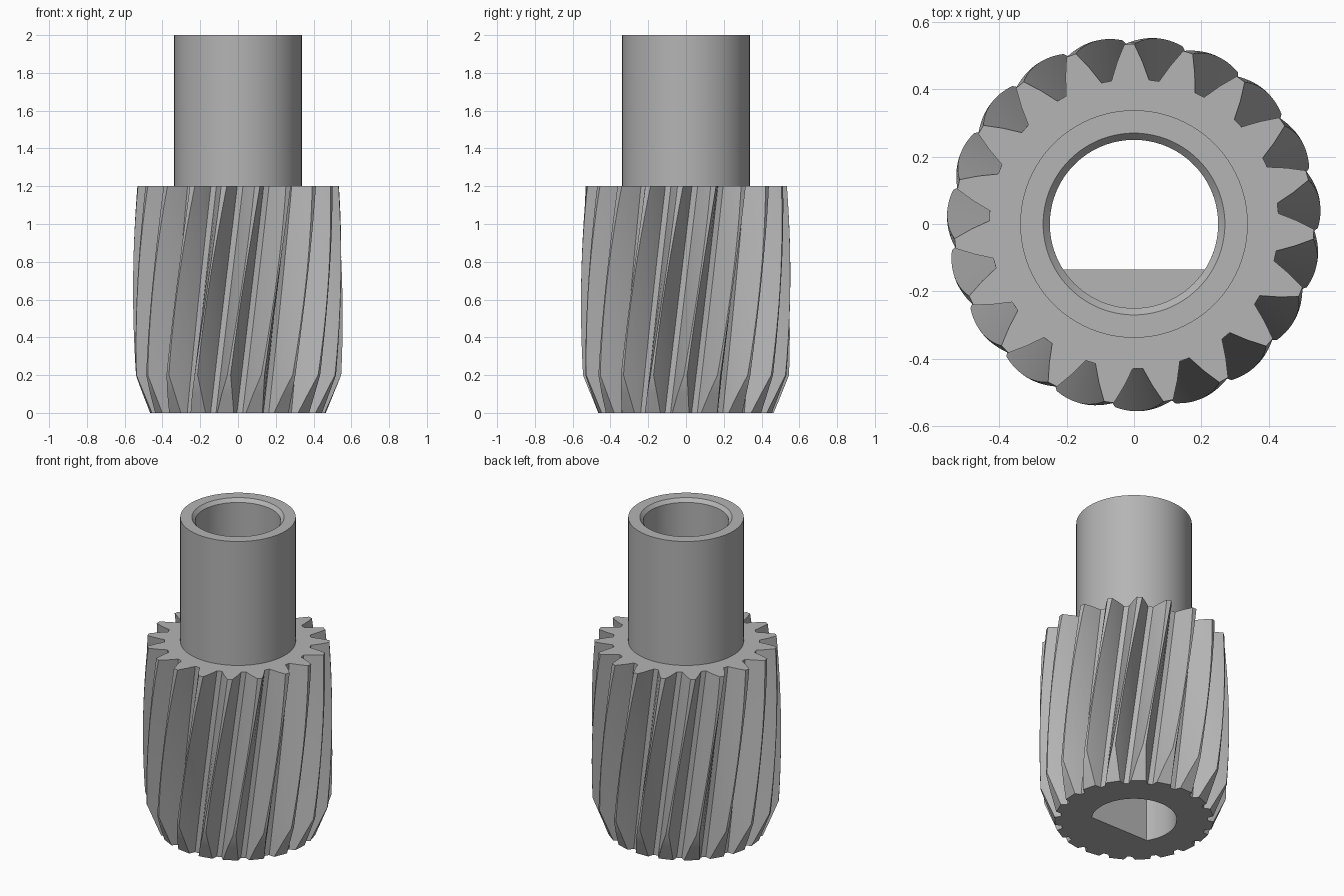
import bpy, bmesh, math

cube = bpy.data.objects.get("Cube")
if cube:
    bpy.data.objects.remove(cube, do_unlink=True)

TEETH = 19
PITCH = 2 * math.pi / TEETH
GEAR_TOP, TOTAL = 1.2, 2.0
ROOT_R, BORE_R, SHAFT_R = 0.43, 0.25, 0.338
CHAMFER_Z = 0.2
FLAT_Y = -0.135
TWIST = math.radians(16)      # turn per unit of height
PHASE = math.radians(91.5)    # tooth angle at the top

steel = bpy.data.materials.new("steel_grey")
steel.use_nodes = True
grey = (0.46, 0.46, 0.46, 1)
steel.diffuse_color = grey
steel.node_tree.nodes["Principled BSDF"].inputs["Base Color"].default_value = grey


def finish(bm, name, angle):
    bmesh.ops.recalc_face_normals(bm, faces=bm.faces)
    mesh = bpy.data.meshes.new(name)
    bm.to_mesh(mesh)
    bm.free()
    obj = bpy.data.objects.new(name, mesh)
    bpy.context.collection.objects.link(obj)
    mesh.materials.append(steel)
    bpy.ops.object.select_all(action="DESELECT")
    obj.select_set(True)
    bpy.context.view_layer.objects.active = obj
    bpy.ops.object.shade_smooth_by_angle(angle=math.radians(angle))
    return obj


def add_ring(bm, points, z):
    return [bm.verts.new((x, y, z)) for x, y in points]


def bridge(bm, low, high):
    for i in range(len(low)):
        j = (i + 1) % len(low)
        bm.faces.new((low[i], low[j], high[j], high[i]))


def circle(radius, count=96):
    steps = [2 * math.pi * i / count for i in range(count)]
    return [(radius * math.cos(a), radius * math.sin(a)) for a in steps]


def crown(z):
    return 0.556 - 0.06 * (z - 0.6) ** 2


def tip_radius(z):
    if z < CHAMFER_Z:
        return 0.465 + (crown(CHAMFER_Z) - 0.465) * z / CHAMFER_Z
    return crown(z)


def half_width(r):
    # slightly convex flank, narrowing towards the tip
    t = (r - ROOT_R) / 0.11
    return 0.056 - 0.033 * t - 0.011 * t * t


def gear_section(z):
    tip = tip_radius(z)
    mid = (ROOT_R + tip) / 2
    points = []
    for k in range(TEETH):
        centre = PHASE + k * PITCH + TWIST * (z - GEAR_TOP)
        for r, side in ((ROOT_R, -1), (mid, -1), (tip, -1),
                        (tip, 1), (mid, 1), (ROOT_R, 1)):
            a = centre + side * half_width(r) / r
            points.append((r * math.cos(a), r * math.sin(a)))
    return points


# Helical gear: twisted, crowned teeth with a tapered lower end
bm = bmesh.new()
levels = [0, 0.1, CHAMFER_Z] + [CHAMFER_Z + i / 16 for i in range(1, 17)]
outer = [add_ring(bm, gear_section(z), z) for z in levels]
for low, high in zip(outer, outer[1:]):
    bridge(bm, low, high)

# D-shaped bore through the gear
start = math.asin(FLAT_Y / BORE_R)
sweep = math.pi - 2 * start
d_shape = [(BORE_R * math.cos(start + sweep * i / 64),
            BORE_R * math.sin(start + sweep * i / 64)) for i in range(65)]
inner = [add_ring(bm, d_shape, z) for z in (0, GEAR_TOP)]
bridge(bm, *inner)

# End faces between the tooth outline and the bore
for rim, hole in ((outer[0], inner[0]), (outer[-1], inner[1])):
    edges = [bm.edges.get((loop[i - 1], loop[i]))
             for loop in (rim, hole) for i in range(len(loop))]
    bmesh.ops.triangle_fill(bm, edges=edges, use_beauty=True)
finish(bm, "helical_gear", 25)

# Hollow shaft with a chamfered mouth
bm = bmesh.new()
profile = [(SHAFT_R, GEAR_TOP), (SHAFT_R, TOTAL), (0.27, TOTAL),
           (BORE_R, TOTAL - 0.022), (BORE_R, GEAR_TOP)]
rings = [add_ring(bm, circle(r), z) for r, z in profile]
for low, high in zip(rings, rings[1:]):
    bridge(bm, low, high)
finish(bm, "hollow_shaft", 30)
